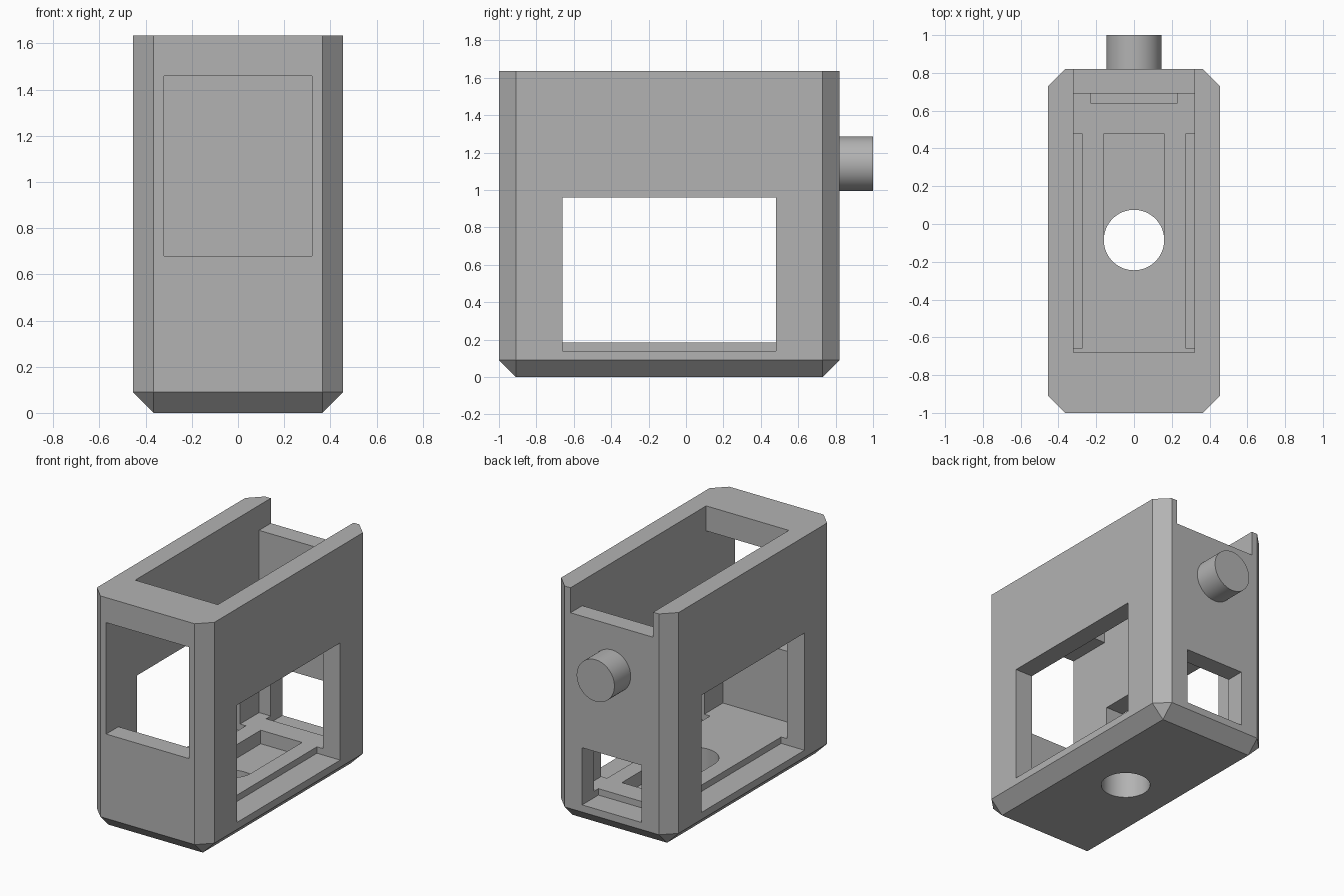
import bpy
import bmesh
from math import radians
from mathutils import Matrix, Vector

cube = bpy.data.objects.get("Cube")
if cube:
    bpy.data.objects.remove(cube, do_unlink=True)

GREY = (0.45, 0.45, 0.45, 1.0)
mat = bpy.data.materials.new("plain grey")
mat.use_nodes = True
mat.diffuse_color = GREY
mat.node_tree.nodes["Principled BSDF"].inputs["Base Color"].default_value = GREY


def finish(name, bm):
    mesh = bpy.data.meshes.new(name)
    bm.to_mesh(mesh)
    bm.free()
    mesh.materials.append(mat)
    obj = bpy.data.objects.new(name, mesh)
    bpy.context.collection.objects.link(obj)
    return obj


def box(name, x, y, z, chamfer=0):
    """Box from (min, max) ranges, chamfered on all but the top edges."""
    bm = bmesh.new()
    size = Vector((x[1] - x[0], y[1] - y[0], z[1] - z[0]))
    centre = Vector((sum(x), sum(y), sum(z))) / 2
    bmesh.ops.create_cube(bm, size=1, matrix=Matrix.Translation(centre) @ Matrix.Diagonal(size).to_4x4())
    if chamfer:
        edges = [e for e in bm.edges if min(v.co.z for v in e.verts) < centre.z]
        bmesh.ops.bevel(bm, geom=edges, offset=chamfer, segments=1, affect='EDGES')
    return finish(name, bm)


def cylinder(name, radius, depth, centre, axis='Z'):
    bm = bmesh.new()
    turn = Matrix.Rotation(radians(90), 4, 'X') if axis == 'Y' else Matrix()
    bmesh.ops.create_cone(bm, cap_ends=True, segments=64, radius1=radius, radius2=radius,
                          depth=depth, matrix=Matrix.Translation(centre) @ turn)
    return finish(name, bm)


def smooth(obj):
    bpy.ops.object.select_all(action='DESELECT')
    obj.select_set(True)
    bpy.context.view_layer.objects.active = obj
    bpy.ops.object.shade_smooth_by_angle(angle=radians(30))


# Housing block with chamfered corners and base
housing = box("housing", (-0.455, 0.455), (-1, 0.82), (0, 1.635), chamfer=0.09)

INNER = (-0.32, 0.32)
SLOT = 0.16
cutters = [
    box("cavity_cutter", INNER, (-0.865, 0.69), (0.185, 1.46)),
    box("top_opening_cutter", INNER, (-0.68, 0.69), (1.2, 1.8)),
    box("rear_notch_cutter", INNER, (0.6, 1), (1.46, 1.8)),
    box("front_window_cutter", INNER, (-1.2, -0.8), (0.68, 1.46)),
    box("rear_window_cutter", (-0.23, 0.23), (0.64, 1), (0.14, 0.54)),
    box("floor_recess_cutter", (-SLOT, SLOT), (-0.085, 0.48), (0.09, 0.4)),
    cylinder("floor_hole_cutter", SLOT, 0.8, (0, -0.085, 0)),
]
# Side windows, mirrored
for side in (-1, 1):
    span = sorted((side * 0.275, side * 0.7))
    cutters.append(box("side_window_cutter", span, (-0.66, 0.48), (0.14, 0.96)))

for cutter in cutters:
    cutter.hide_render = True
    mod = housing.modifiers.new(cutter.name, 'BOOLEAN')
    mod.operation = 'DIFFERENCE'
    mod.solver = 'EXACT'
    mod.object = cutter

# Bake the cuts and discard the cutters
depsgraph = bpy.context.evaluated_depsgraph_get()
baked = bpy.data.meshes.new_from_object(housing.evaluated_get(depsgraph))
housing.modifiers.clear()
housing.data = baked
for cutter in cutters:
    bpy.data.objects.remove(cutter, do_unlink=True)
smooth(housing)

# Round stub on the rear wall
smooth(cylinder("rear_stub", 0.146, 0.2, (0, 0.9, 1.14), axis='Y'))
